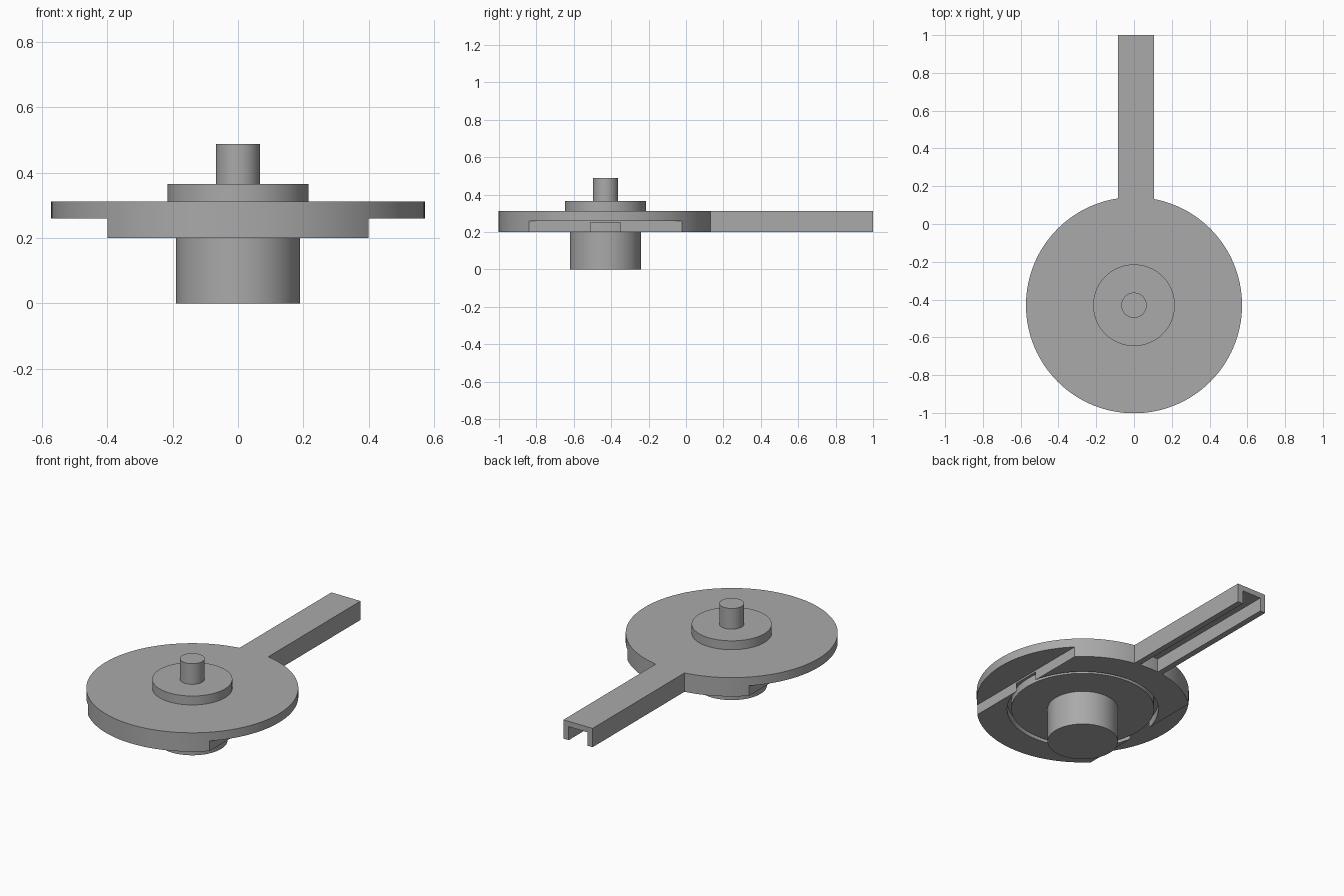
import bpy
import math

cube = bpy.data.objects.get("Cube")
if cube:
    bpy.data.objects.remove(cube, do_unlink=True)

HUB_Y = -0.43  # common axis of all round parts

grey = bpy.data.materials.new("plain grey")
grey.use_nodes = True
grey.diffuse_color = (0.4, 0.4, 0.4, 1)
grey.node_tree.nodes["Principled BSDF"].inputs["Base Color"].default_value = (0.4, 0.4, 0.4, 1)


def finish(ob, name):
    ob.name = name
    ob.data.materials.append(grey)
    return ob


def cylinder(name, radius, z0, z1, sides=96):
    bpy.ops.mesh.primitive_cylinder_add(vertices=sides, radius=radius, depth=z1 - z0,
                                        location=(0, HUB_Y, (z0 + z1) / 2))
    bpy.ops.object.shade_smooth_by_angle(angle=math.radians(30))
    return finish(bpy.context.object, name)


def box(name, low, high):
    bpy.ops.mesh.primitive_cube_add(size=1, location=[(a + b) / 2 for a, b in zip(low, high)])
    ob = bpy.context.object
    ob.scale = [b - a for a, b in zip(low, high)]
    bpy.ops.object.transform_apply(location=False, rotation=False, scale=True)
    return finish(ob, name)


def boolean(target, other, operation="DIFFERENCE"):
    mod = target.modifiers.new(operation.title(), "BOOLEAN")
    mod.operation = operation
    mod.solver = "EXACT"
    mod.object = other
    bpy.context.view_layer.objects.active = target
    bpy.ops.object.modifier_apply(modifier=mod.name)
    bpy.data.objects.remove(other, do_unlink=True)


# Handle arm: a channel open at the bottom and far end
arm = box("handle_arm", (-0.085, 0, 0.2), (0.107, 1, 0.312))
boolean(arm, box("channel_cutter", (-0.05, -0.1, 0.1), (0.072, 1.1, 0.28)))

# Main disc, joined to the arm, with stepped sides and a round pocket below
disc = cylinder("main_disc", 0.572, 0.2, 0.312, 128)
boolean(disc, arm, "UNION")
for side in (-1, 1):
    x0, x1 = sorted((side * 0.4, side * 0.8))
    boolean(disc, box("step_cutter", (x0, -1.2, 0.1), (x1, 0.3, 0.26)))
boolean(disc, cylinder("pocket_cutter", 0.408, 0.1, 0.25))
bpy.ops.object.select_all(action="DESELECT")
disc.select_set(True)
bpy.context.view_layer.objects.active = disc
bpy.ops.object.shade_smooth_by_angle(angle=math.radians(30))

# Round parts on the axis
cylinder("turning_plate", 0.385, 0.203, 0.251)
cylinder("lower_drum", 0.19, 0, 0.21)
cylinder("upper_collar", 0.216, 0.31, 0.365)
cylinder("top_shaft", 0.067, 0.36, 0.488, 64)
